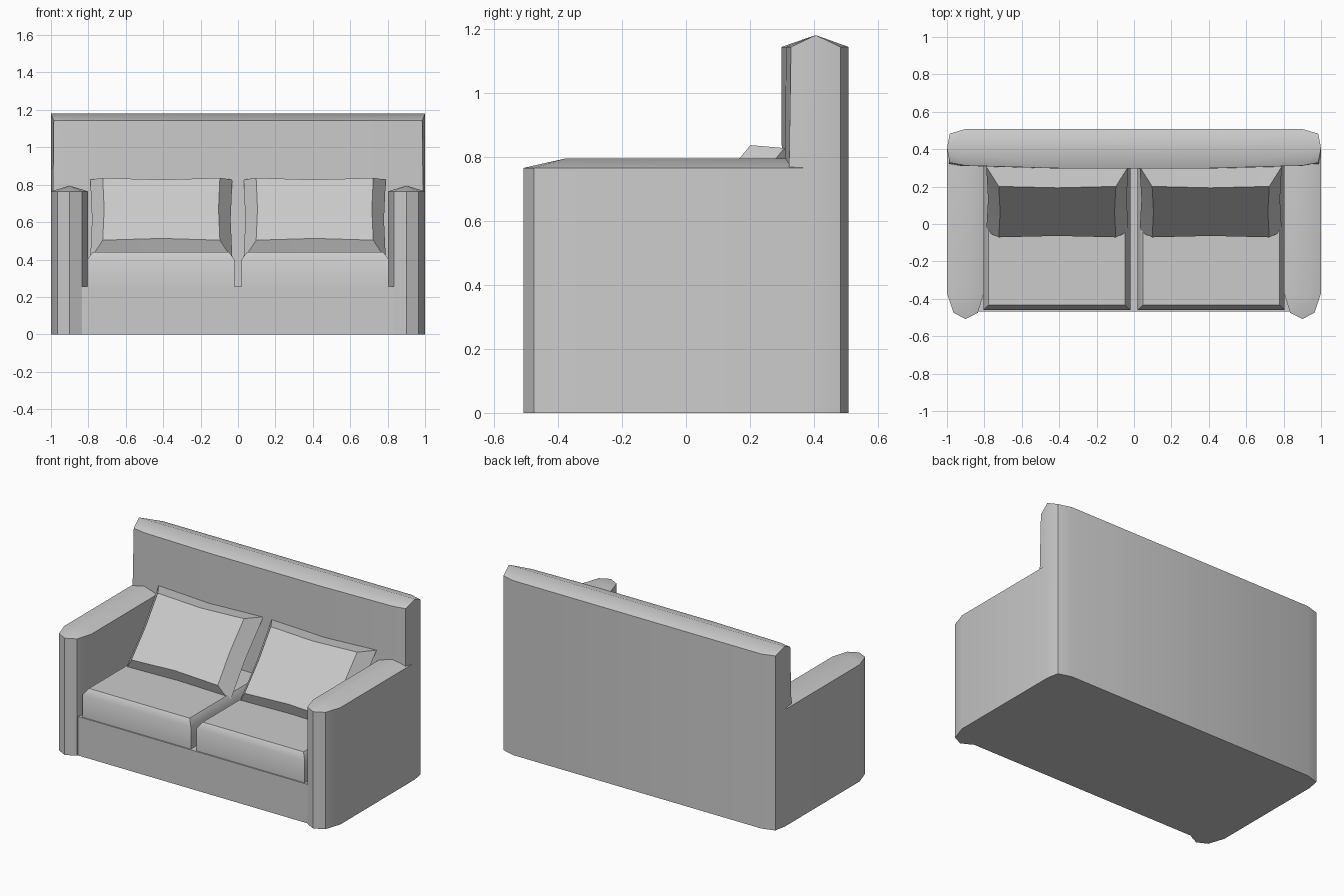
import bpy, math
from mathutils import Vector

if "Cube" in bpy.data.objects:
    bpy.data.objects.remove(bpy.data.objects["Cube"])


def make(name, verts, faces):
    me = bpy.data.meshes.new(name)
    me.from_pydata([tuple(v) for v in verts], [], faces)
    me.update()
    ob = bpy.data.objects.new(name, me)
    bpy.context.collection.objects.link(ob)
    bpy.ops.object.select_all(action='DESELECT')
    ob.select_set(True)
    bpy.context.view_layer.objects.active = ob
    bpy.ops.object.mode_set(mode='EDIT')
    bpy.ops.mesh.select_all(action='SELECT')
    bpy.ops.mesh.normals_make_consistent(inside=False)
    bpy.ops.object.mode_set(mode='OBJECT')
    bpy.ops.object.shade_smooth_by_angle(angle=math.radians(42))
    return ob


def loft(rings, cap_top=True):
    n = len(rings[0])
    verts = [Vector(p) for r in rings for p in r]
    faces = [list(range(n))]
    for k in range(len(rings) - 1):
        for i in range(n):
            j = (i + 1) % n
            faces.append([k*n + i, k*n + j, (k+1)*n + j, (k+1)*n + i])
    if cap_top:
        faces.append([(len(rings)-1)*n + i for i in range(n)])
    return verts, faces


def ridged(name, low, high, z, ridge):
    """Upright block on a plan outline with a low ridged roof."""
    n = len(low)
    verts, faces = loft([[(x, y, 0) for x, y in low],
                         [(x, y, z) for x, y in high]], cap_top=False)
    ends = [Vector(r) for r in ridge]
    near = [min((0, 1), key=lambda e: (ends[e] - v).length) for v in verts[n:]]
    verts += ends
    for i in range(n):
        j = (i + 1) % n
        f = [n + i, n + j, 2*n + near[j]]
        if near[i] != near[j]:
            f.append(2*n + near[i])
        faces.append(f)
    return make(name, verts, faces)


# Backrest: half outline mirrored about x = 0
def mirrored(half):
    return half + [(-x, y) for x, y in reversed(half)]


back = [(1, 0.405), (0.985, 0.483), (0.9, 0.508)]
low = mirrored([(0.4, 0.302), (0.9, 0.308), (0.998, 0.31)] + back)
high = mirrored([(0.4, 0.298), (0.9, 0.312), (0.985, 0.328)] + back)
ridged("backrest", low, high, 1.143, [(-1, 0.405, 1.18), (1, 0.405, 1.18)])

# Base under the seat
plan = [(-0.85, -0.468), (0.85, -0.468), (0.85, 0.4), (-0.85, 0.4)]
make("base", *loft([[(x, y, z) for x, y in plan] for z in (0, 0.255)]))

for s, side in ((-1, "left"), (1, "right")):
    # Arm with rounded front
    arm = [(s*x, y) for x, y in [(1, 0.405), (1, -0.37), (0.965, -0.475), (0.9, -0.508),
                                 (0.835, -0.475), (0.803, -0.37), (0.803, 0.405)]]
    ridged(side + "_arm", arm, arm, 0.765, [(s*0.9, -0.375, 0.795), (s*0.9, 0.405, 0.795)])

    # Seat cushion with softened top edge
    rings = []
    for z, i in ((0.25, 0), (0.40, 0), (0.44, 0.028)):
        x0, x1, y0, y1 = 0.02 + i, 0.805 - i, -0.46 + i, 0.33
        rings.append([(s*x, y, z) for x, y in ((x0, y0), (x1, y0), (x1, y1), (x0, y1))])
    make(side + "_seat_cushion", *loft(rings))

    # Leaning pillow: wide middle rim between two smaller panels
    up = Vector((0, 0.633, 0.774))
    out = Vector((0, -0.774, 0.633))
    rings = []
    for w, h, d, sag in ((0.31, 0.213, -0.176, 0.012), (0.38, 0.275, -0.088, 0.016),
                         (0.313, 0.215, 0, 0.012)):
        pts = [(-w, -h), (0, -h + sag), (w, -h), (w - sag*0.6, 0),
               (w, h), (0, h - sag), (-w, h), (-w + sag*0.6, 0)]
        rings.append([Vector((s*0.41 + a, 0.065, 0.67)) + up*b + out*d for a, b in pts])
    make(side + "_pillow", *loft(rings))
